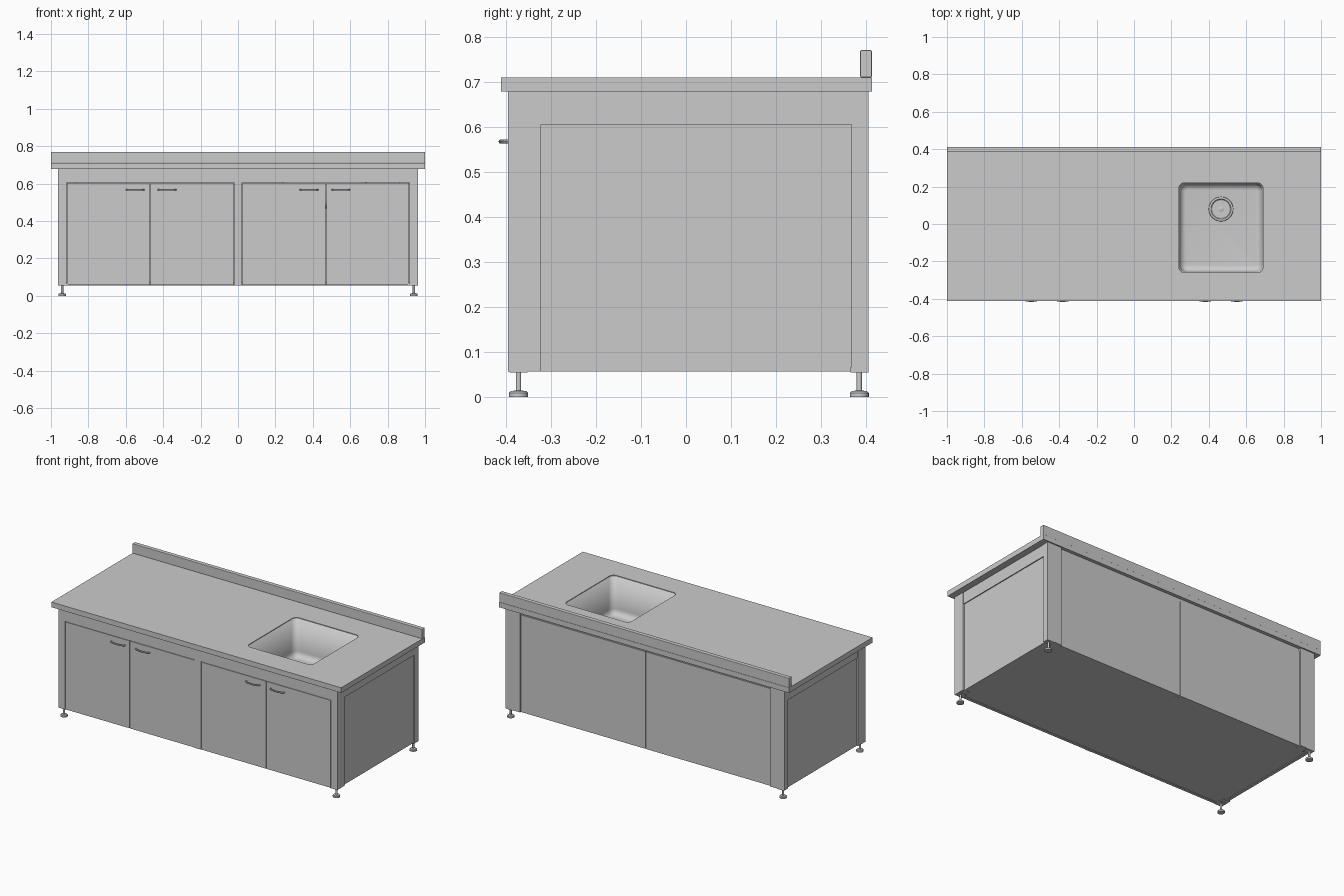
import bpy, bmesh, math
from mathutils import Vector

if "Cube" in bpy.data.objects:
    bpy.data.objects.remove(bpy.data.objects["Cube"])


def finish(name, bm, smooth=False, bevel=0.0):
    bmesh.ops.recalc_face_normals(bm, faces=bm.faces)
    me = bpy.data.meshes.new(name)
    bm.to_mesh(me)
    bm.free()
    ob = bpy.data.objects.new(name, me)
    bpy.context.collection.objects.link(ob)
    if bevel:
        mod = ob.modifiers.new("edge", 'BEVEL')
        mod.width, mod.segments = bevel, 2
    if smooth:
        smooth_shade(ob)
    return ob


def smooth_shade(ob):
    bpy.ops.object.select_all(action='DESELECT')
    ob.select_set(True)
    bpy.context.view_layer.objects.active = ob
    bpy.ops.object.shade_smooth_by_angle(angle=math.radians(35))


def box(name, x, y, z, bevel=0.0):
    bm = bmesh.new()
    bmesh.ops.create_cube(bm, size=1)
    for v in bm.verts:
        v.co = [(a + b) / 2 + c * (b - a) for (a, b), c in zip((x, y, z), v.co)]
    return finish(name, bm, bevel=bevel)


def lathe(name, profile, loc, n=24):
    bm = bmesh.new()
    vs = [bm.verts.new((r, 0, z)) for r, z in profile]
    es = [bm.edges.new(p) for p in zip(vs, vs[1:])]
    bmesh.ops.spin(bm, geom=vs + es, axis=(0, 0, 1), cent=(0, 0, 0),
                   angle=math.tau, steps=n, use_duplicate=False)
    bmesh.ops.remove_doubles(bm, verts=bm.verts, dist=1e-5)
    bmesh.ops.translate(bm, verts=bm.verts, vec=loc)
    return finish(name, bm, smooth=True)


def rounded_rect(x0, x1, y0, y1, r, seg=6):
    pts = []
    corners = ((x1 - r, y1 - r), (x0 + r, y1 - r), (x0 + r, y0 + r), (x1 - r, y0 + r))
    for k, (cx, cy) in enumerate(corners):
        for i in range(seg + 1):
            a = math.pi / 2 * (k + i / seg)
            pts.append((cx + r * math.cos(a), cy + r * math.sin(a)))
    return pts


def curve_mesh(name, splines, loc, fill=False, **settings):
    cu = bpy.data.curves.new(name, 'CURVE')
    cu.dimensions = '2D' if fill else '3D'
    cu.fill_mode = 'BOTH' if fill else 'FULL'
    for k, v in settings.items():
        setattr(cu, k, v)
    for pts in splines:
        sp = cu.splines.new('POLY')
        sp.points.add(len(pts) - 1)
        for p, co in zip(sp.points, pts):
            p.co = (*co, 1) if len(co) == 3 else (*co, 0, 1)
        sp.use_cyclic_u = fill
    ob = bpy.data.objects.new(name, cu)
    ob.location = loc
    bpy.context.collection.objects.link(ob)
    bpy.ops.object.select_all(action='DESELECT')
    ob.select_set(True)
    bpy.context.view_layer.objects.active = ob
    bpy.ops.object.convert(target='MESH')
    smooth_shade(bpy.context.object)


TOP, BASE, RAIL, UNDER = 0.71, 0.056, 0.605, 0.678
HOLE = (0.24, 0.69, -0.26, 0.22)

# Worktop with sink opening, and upstand
outer = [(-1, -0.411), (1, -0.411), (1, 0.413), (-1, 0.413)]
curve_mesh("worktop", [outer, rounded_rect(*HOLE, 0.03)],
           (0, 0, (TOP + UNDER) / 2), fill=True, extrude=(TOP - UNDER) / 2)
box("upstand", (-1, 1), (0.387, 0.413), (TOP, 0.77), 0.002)

# Sink bowl: rounded-rectangle rings down to a filleted floor
FLOOR, FIL = 0.47, 0.035
rings = [(0, TOP - 0.004), (0.004, FLOOR + FIL)]
rings += [(0.004 + FIL * (1 - math.cos(a)), FLOOR + FIL * (1 - math.sin(a)))
          for a in (math.pi / 2 * i / 6 for i in range(1, 7))]
bm = bmesh.new()
prev = None
x0, x1, y0, y1 = HOLE
for d, z in rings:
    pts = rounded_rect(x0 + d, x1 - d, y0 + d, y1 - d, max(0.045 - d, 0.008) if d else 0.03)
    loop = [bm.verts.new((x, y, z)) for x, y in pts]
    if prev:
        for i in range(len(loop)):
            j = (i + 1) % len(loop)
            bm.faces.new((prev[i], prev[j], loop[j], loop[i]))
    prev = loop
bm.faces.new(prev)
bowl = finish("sink_bowl", bm, smooth=True)
bowl.modifiers.new("sheet", 'SOLIDIFY').thickness = 0.003
bowl.modifiers["sheet"].offset = 1 if bowl.data.polygons[-1].normal.z < 0 else -1

# Drain: flange, hub and radial spokes
C = Vector((0.465, 0.08, FLOOR))
lathe("drain_flange", [(0.066, 0.0), (0.064, 0.004), (0.054, 0.005), (0.05, 0.001), (0, 0.001)], C, 32)
lathe("drain_hub", [(0.014, 0.001), (0.014, 0.005), (0.011, 0.007), (0, 0.007)], C, 16)
for i in range(12):
    s = box(f"drain_spoke_{i + 1}", (0.012, 0.052), (-0.003, 0.003), (0.001, 0.0045))
    s.location = C
    s.rotation_euler.z = math.tau * i / 12

# Carcass frame, mirrored left and right
for side, s in (("left", -1), ("right", 1)):
    def span(a, b):
        return tuple(sorted((s * a, s * b)))
    box(f"front_post_{side}", span(0.917, 0.962), (-0.395, -0.322), (BASE, UNDER))
    box(f"back_post_{side}", span(0.862, 0.962), (0.368, 0.405), (BASE, UNDER))
    box(f"side_panel_{side}", span(0.935, 0.953), (-0.322, 0.368), (BASE, RAIL))
    box(f"side_rail_{side}", span(0.935, 0.959), (-0.322, 0.368), (RAIL, UNDER))
    box(f"back_panel_{side}", span(0.003, 0.862), (0.38, 0.397), (BASE, 0.662))
    for end, y in (("front", -0.372), ("back", 0.385)):
        box(f"foot_plate_{end}_{side}", span(0.91, 0.96), (y - 0.02, y + 0.02), (BASE - 0.002, BASE + 0.01))
        lathe(f"foot_{end}_{side}", [(0, 0), (0.021, 0), (0.021, 0.009), (0.017, 0.013), (0.006, 0.014),
                                     (0.006, BASE), (0, BASE)], (s * 0.94, y, 0), 20)
box("front_rail", (-0.917, 0.917), (-0.395, -0.375), (RAIL, UNDER))
box("front_mullion", (-0.022, 0.022), (-0.395, -0.375), (BASE, RAIL))
box("back_rail", (-0.862, 0.862), (0.375, 0.392), (0.662, UNDER))
box("back_seam_strip", (-0.02, 0.02), (0.37, 0.38), (BASE, UNDER))
box("bottom_panel", (-0.94, 0.94), (-0.375, 0.382), (BASE + 0.003, BASE + 0.015))

# Doors with bow handles
doors = ((-0.915, -0.472, -0.55), (-0.468, -0.024, -0.38), (0.024, 0.468, 0.38), (0.472, 0.915, 0.55))
for i, (a, b, hx) in enumerate(doors):
    box(f"door_{i + 1}", (a, b), (-0.394, -0.376), (BASE + 0.001, RAIL - 0.003))
    arc = [(0.047 * -math.cos(t), -0.018 * math.sin(t) ** 0.8, 0)
           for t in (math.pi * k / 14 for k in range(1, 14))]
    arc = [(-0.047, 0.003, 0)] + arc + [(0.047, 0.003, 0)]
    curve_mesh(f"handle_{i + 1}", [arc], (hx, -0.394, 0.567),
               bevel_depth=0.0045, bevel_resolution=2, use_fill_caps=True)
